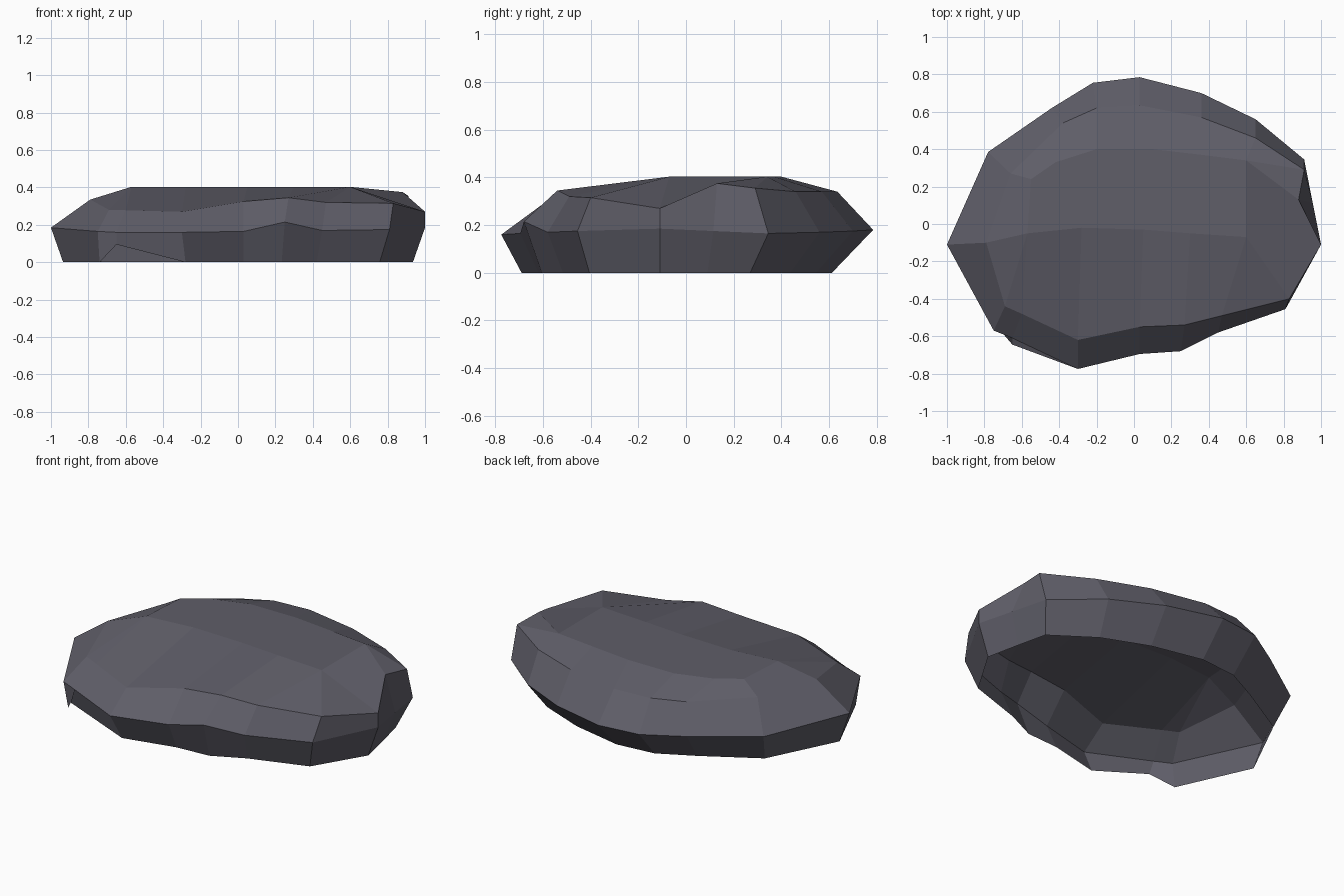
import bpy, bmesh

if "Cube" in bpy.data.objects:
    bpy.data.objects.remove(bpy.data.objects["Cube"])

# Widest outline of the stone, anticlockwise seen from above, starting at the left
WAIST = [(-1, -.11, .19), (-.75, -.57, .17), (-.65, -.61, .165), (-.3, -.775, .165),
         (.03, -.695, .17), (.25, -.68, .22), (.45, -.58, .175), (.81, -.455, .18),
         (1, -.11, .19), (.955, .115, .18), (.91, .345, .17), (.65, .56, .175),
         (.36, .70, .18), (.03, .785, .185), (-.22, .755, .185), (-.44, .62, .18),
         (-.78, .385, .18)]
# Shoulder outline where the wall turns into the top
SHOULDER = [(-.79, -.10, .34), (-.69, -.44, .285), (-.60, -.48, .283), (-.3, -.62, .275),
            (.03, -.55, .33), (.27, -.54, .35), (.47, -.49, .325), (.83, -.40, .32),
            (1, -.11, .275), (.88, .13, .38), (.91, .29, .36), (.65, .46, .345),
            (.36, .57, .345), (.03, .635, .345), (-.2, .62, .345), (-.38, .54, .34),
            (-.66, .27, .34)]
# Flat plateau corners; each shoulder point runs to one of them
PLATEAU = [(-.57, -.05), (-.28, -.02), (.05, -.03), (.3, -.05), (.6, -.07),
           (.6, .34), (.36, .37), (.1, .4), (-.2, .4), (-.42, .33), (-.55, .24)]
TO_PLATEAU = [0, 0, 0, 1, 2, 3, 4, 4, 4, 5, 5, 5, 6, 7, 8, 9, 10]


def foot(p):
    """Undercut base point below a waist point."""
    return (p[0] * .935, p[1] * (.89 if p[1] < 0 else .78), .005)


bm = bmesh.new()
base = [bm.verts.new(foot(p)) for p in WAIST]
base[1].co.x, base[1].co.y = -.74, -.54
base[2].co = (-.65, -.645, .1)      # chipped corner
base[0].co.y = base[8].co.y = -.11
waist = [bm.verts.new(p) for p in WAIST]
shoulder = [bm.verts.new(p) for p in SHOULDER]
corners = [bm.verts.new((x, y, .408)) for x, y in PLATEAU]
plateau = [corners[i] for i in TO_PLATEAU]

# Bands of wall, open underneath
for low, high in ((base, waist), (waist, shoulder), (shoulder, plateau)):
    for i in range(len(low)):
        j = (i + 1) % len(low)
        ring = [low[i], low[j], high[j], high[i]]
        bm.faces.new(list(dict.fromkeys(ring)))
bm.faces.new(corners)

mesh = bpy.data.meshes.new("flat_stone")
bm.to_mesh(mesh)
bm.free()
stone = bpy.data.objects.new("flat_stone", mesh)
bpy.context.collection.objects.link(stone)

# Slate grey stone
mat = bpy.data.materials.new("slate_grey")
mat.diffuse_color = (.115, .112, .14, 1)
mat.use_nodes = True
mat.node_tree.nodes["Principled BSDF"].inputs["Base Color"].default_value = mat.diffuse_color
mesh.materials.append(mat)

# Stand on the ground
low_z = min(v.co.z for v in mesh.vertices)
for v in mesh.vertices:
    v.co.z -= low_z
